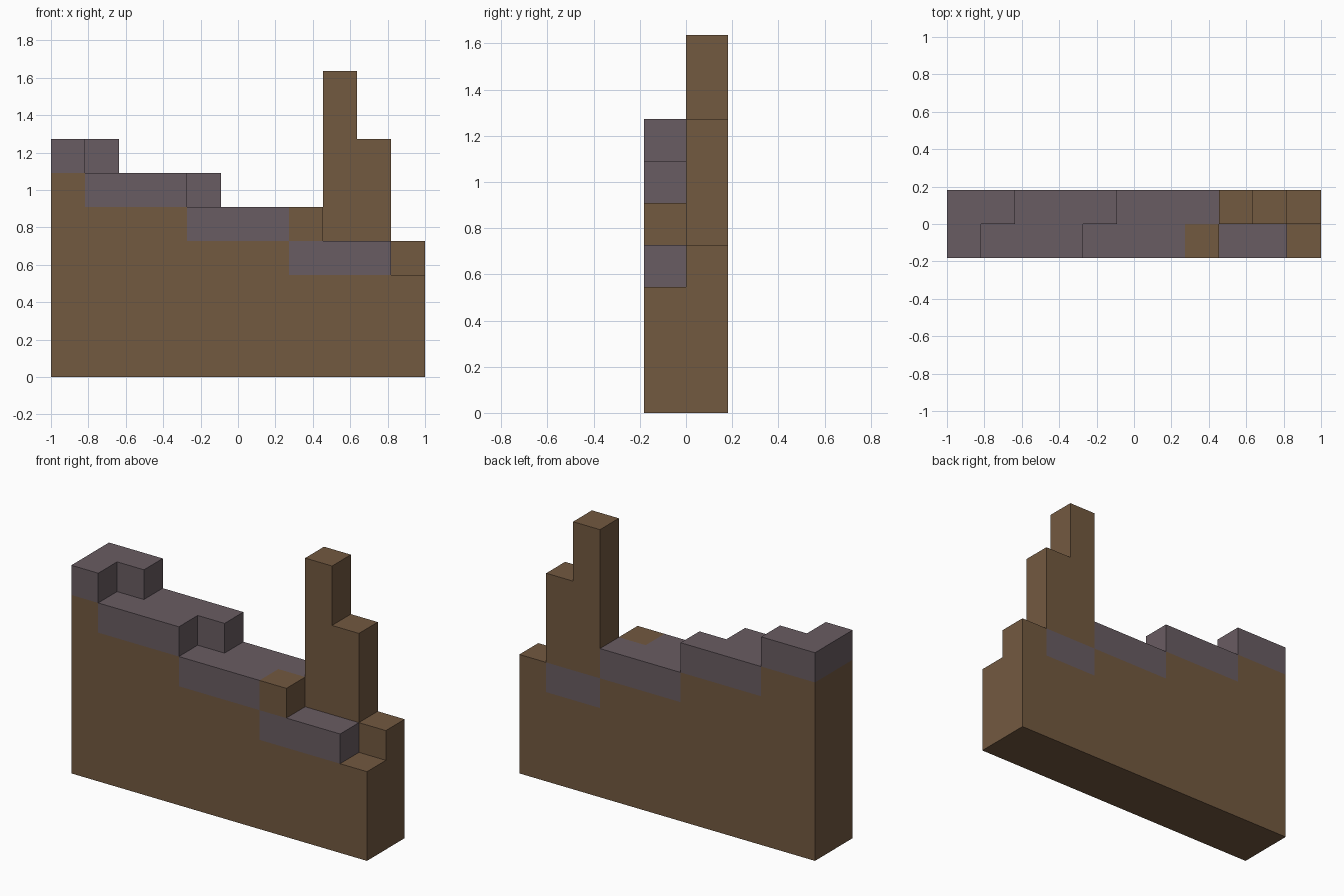
import bpy, bmesh
from mathutils import Vector

cube = bpy.data.objects.get("Cube")
if cube:
    bpy.data.objects.remove(cube, do_unlink=True)

U = 2 / 11            # edge of one block
FRONT, BACK = 0, 1    # the two rows of blocks


def make_material(name, colour):
    mat = bpy.data.materials.new(name)
    mat.use_nodes = True
    mat.diffuse_color = colour
    mat.node_tree.nodes["Principled BSDF"].inputs["Base Color"].default_value = colour
    return mat


brown = make_material("earth brown", (0.171, 0.100, 0.051, 1))
purple = make_material("dusky purple", (0.141, 0.107, 0.122, 1))


def run(row, first, last, bottom, top):
    """Block cells of one row, from column first to last, bottom to top."""
    return {(x, row, z) for x in range(first, last + 1) for z in range(bottom, top)}


# Sloping staircase: each step is one block lower, the back row one column ahead
parts = {}
wall = run(FRONT, 10, 10, 0, 3) | run(BACK, 10, 10, 0, 3)
for i, name in enumerate(("top_step", "upper_step", "middle_step", "lower_step")):
    level = 6 - i
    first, last = max(0, 3 * i - 2), 3 * i
    back_first, back_last = (first + 1 if i else 0), min(last + 1, 9)
    parts[name] = (purple, run(FRONT, first, last, level, level + 1)
                   | run(BACK, back_first, back_last, level, level + 1))
    wall |= run(FRONT, first, last, 0, level) | run(BACK, back_first, back_last, 0, level)

# Brown wall, tower and single blocks
parts["wall_body"] = (brown, wall)
parts["tower"] = (brown, run(BACK, 8, 8, 4, 9) | run(BACK, 9, 9, 4, 7))
parts["front_block"] = (brown, run(FRONT, 7, 7, 4, 5))
parts["end_block"] = (brown, run(BACK, 10, 10, 3, 4))

solid = set().union(*(cells for _, cells in parts.values()))


def build(name, mat, cells):
    """Outer skin of a part: block faces that touch no other block."""
    bm = bmesh.new()
    for cell in cells:
        made = bmesh.ops.create_cube(bm, size=1)
        centre = Vector(cell) + Vector((0.5, 0.5, 0.5))
        bmesh.ops.translate(bm, verts=made["verts"], vec=centre)
        faces = {f for v in made["verts"] for f in v.link_faces}
        hidden = []
        for f in faces:
            f.normal_update()
            neighbour = tuple(c + round(n) for c, n in zip(cell, f.normal))
            if neighbour in solid:
                hidden.append(f)
        bmesh.ops.delete(bm, geom=hidden, context="FACES")
    bmesh.ops.remove_doubles(bm, verts=bm.verts[:], dist=0.001)
    bmesh.ops.dissolve_limit(bm, angle_limit=0.01, verts=bm.verts[:], edges=bm.edges[:])
    bmesh.ops.translate(bm, verts=bm.verts[:], vec=(-5.5, -1, 0))
    bmesh.ops.scale(bm, verts=bm.verts[:], vec=(U, U, U))
    mesh = bpy.data.meshes.new(name)
    bm.to_mesh(mesh)
    bm.free()
    mesh.materials.append(mat)
    bpy.context.collection.objects.link(bpy.data.objects.new(name, mesh))


for part, (mat, cells) in parts.items():
    build(part, mat, cells)
